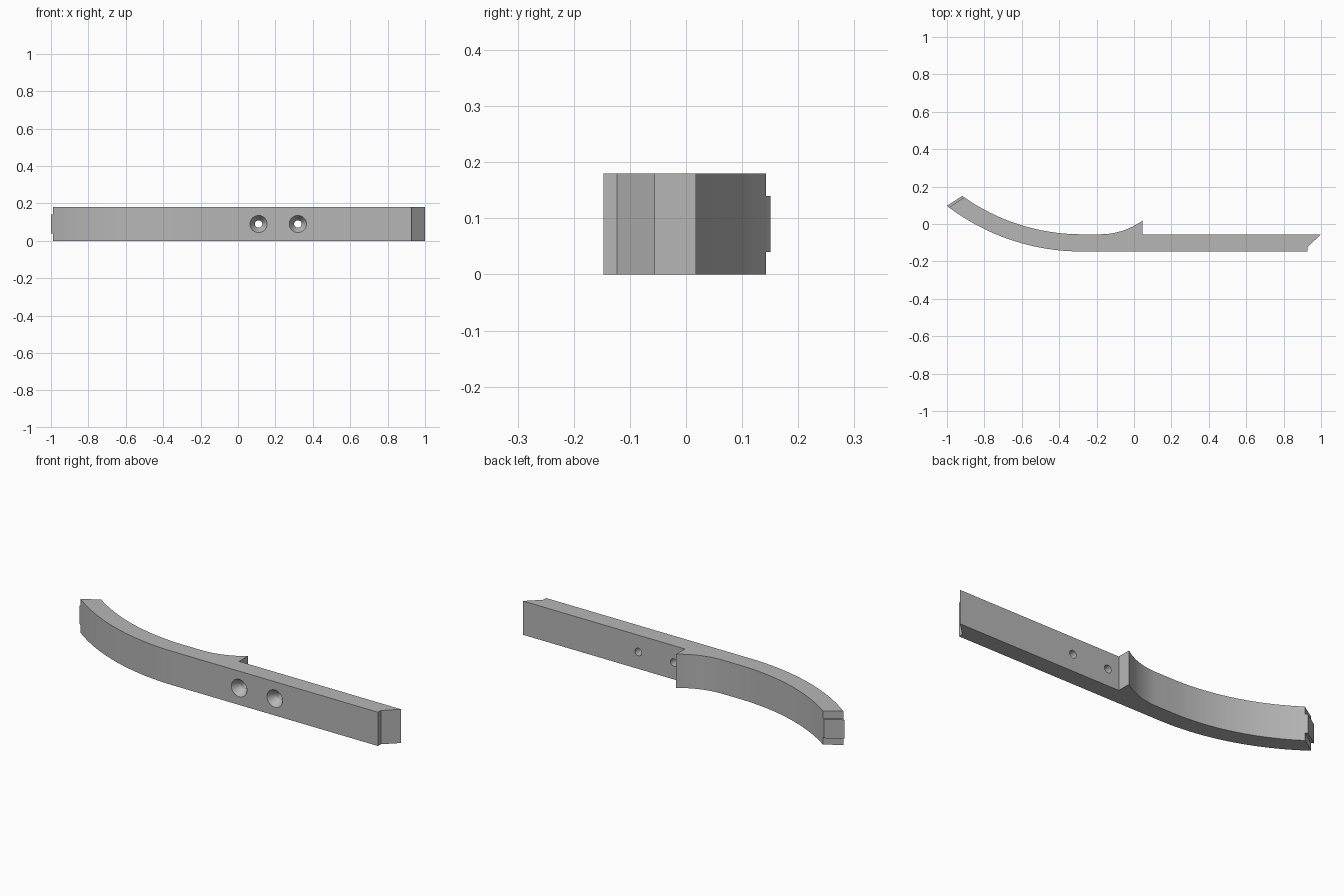
import bpy, bmesh, math
from mathutils import Vector

if "Cube" in bpy.data.objects:
    bpy.data.objects.remove(bpy.data.objects["Cube"], do_unlink=True)

HEIGHT = 0.18
FRONT, BACK = -0.147, -0.055

grey = bpy.data.materials.new("plain grey")
grey.use_nodes = True
colour = (0.47, 0.47, 0.47, 1)
grey.diffuse_color = colour
grey.node_tree.nodes["Principled BSDF"].inputs["Base Color"].default_value = colour


def prism(name, outline, z0, z1):
    """Extrude a plan outline upward between two heights."""
    bm = bmesh.new()
    base = bm.faces.new([bm.verts.new((x, y, z0)) for x, y in outline])
    up = bmesh.ops.extrude_face_region(bm, geom=[base])["geom"]
    bmesh.ops.translate(bm, vec=(0, 0, z1 - z0),
                        verts=[v for v in up if isinstance(v, bmesh.types.BMVert)])
    bmesh.ops.recalc_face_normals(bm, faces=bm.faces)
    return to_object(name, bm)


def to_object(name, bm):
    mesh = bpy.data.meshes.new(name)
    bm.to_mesh(mesh)
    bm.free()
    mesh.materials.append(grey)
    obj = bpy.data.objects.new(name, mesh)
    bpy.context.collection.objects.link(obj)
    return obj


def arc(cx, y_low, radius, x0, x1, steps=24):
    """Points on the lower part of a circle whose lowest point is (cx, y_low)."""
    a0, a1 = (math.asin((x - cx) / radius) for x in (x0, x1))
    angles = [a0 + (a1 - a0) * i / steps for i in range(steps + 1)]
    return [(cx + radius * math.sin(a), y_low + radius * (1 - math.cos(a))) for a in angles]


# Arm: straight bar with a bevelled tip, a hooked step and a curved end
BEND, RADIUS = -0.28, 1.187
outer = arc(BEND, FRONT, RADIUS, BEND, -0.99)
inner = arc(BEND, BACK, RADIUS + FRONT - BACK, -0.907, BEND)
hook = arc(-0.18, BACK, 0.383, -0.18, 0.045, 12)
tip = [(0.045, BACK), (1.0, BACK), (0.928, -0.123), (0.928, FRONT)]
arm = prism("curved_arm", outer + inner + hook + tip, 0, HEIGHT)

# Countersunk screw holes, cut with revolved tapered cutters
sections = [(0.05, -0.157), (0.046, FRONT), (0.02, -0.105), (0.02, -0.03)]
SIDES = 32
for i, x in enumerate((0.11, 0.32)):
    bm = bmesh.new()
    rings = []
    for r, y in sections:
        rings.append([bm.verts.new((x + r * math.cos(math.tau * k / SIDES), y,
                                    HEIGHT / 2 + r * math.sin(math.tau * k / SIDES)))
                      for k in range(SIDES)])
    for a, b in zip(rings, rings[1:]):
        for k in range(SIDES):
            n = (k + 1) % SIDES
            bm.faces.new((a[k], a[n], b[n], b[k]))
    bm.faces.new(rings[0])
    bm.faces.new(rings[-1])
    bmesh.ops.recalc_face_normals(bm, faces=bm.faces)
    cutter = to_object(f"screw_hole_cutter_{i + 1}", bm)
    cutter.hide_render = True
    cutter.hide_set(True)
    cut = arm.modifiers.new(f"screw_hole_{i + 1}", 'BOOLEAN')
    cut.operation = 'DIFFERENCE'
    cut.solver = 'EXACT'
    cut.object = cutter

# Apply the cuts, then drop the cutters
bpy.context.view_layer.update()
evaluated = arm.evaluated_get(bpy.context.evaluated_depsgraph_get())
cut_mesh = bpy.data.meshes.new_from_object(evaluated)
arm.modifiers.clear()
arm.data = cut_mesh
for obj in [o for o in bpy.data.objects if o.name.startswith("screw_hole_cutter")]:
    bpy.data.objects.remove(obj, do_unlink=True)

# Shallow tab standing out from the middle of the curved end
p, q = Vector(outer[-1]), Vector(inner[0])
out = Vector((-0.011, 0.008))
tab = prism("end_tab", [p - out * 0.2, p + out, q + out, q - out * 0.2], 0.04, 0.14)

# Smooth curved walls, sharp edges elsewhere
bpy.ops.object.select_all(action='DESELECT')
arm.select_set(True)
bpy.context.view_layer.objects.active = arm
bpy.ops.object.shade_smooth_by_angle(angle=math.radians(25))
